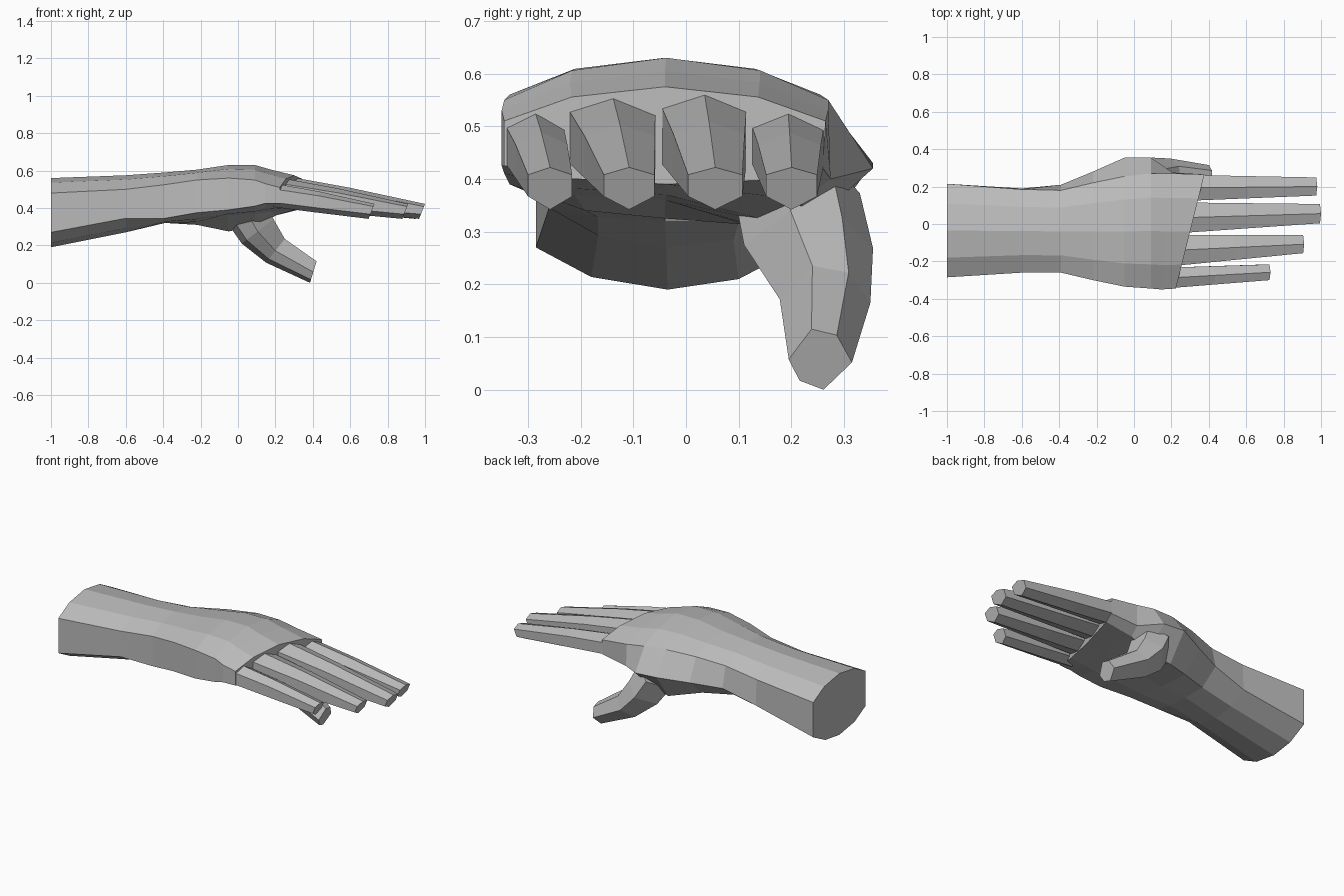
import bpy, bmesh

if "Cube" in bpy.data.objects:
    bpy.data.objects.remove(bpy.data.objects["Cube"])

grey = bpy.data.materials.new("grey")
grey.diffuse_color = (0.5, 0.5, 0.5, 1)
grey.use_nodes = True
grey.node_tree.nodes["Principled BSDF"].inputs["Base Color"].default_value = grey.diffuse_color


def loft(name, rings):
    """Closed tube through rings of points, with capped ends."""
    bm = bmesh.new()
    loops = [[bm.verts.new(p) for p in ring] for ring in rings]
    n = len(loops[0])
    for a, b in zip(loops, loops[1:]):
        for i in range(n):
            j = (i + 1) % n
            bm.faces.new((a[i], a[j], b[j], b[i]))
    bm.faces.new(loops[0])
    bm.faces.new(loops[-1])
    bmesh.ops.recalc_face_normals(bm, faces=bm.faces)
    me = bpy.data.meshes.new(name)
    bm.to_mesh(me)
    bm.free()
    me.materials.append(grey)
    ob = bpy.data.objects.new(name, me)
    bpy.context.collection.objects.link(ob)
    return ob


# Forearm, wrist and palm: ten-sided sections with a bulge at the thumb root
def arm_ring(x, slant, yl, yr, top, high, low, bot, ty, tz, by, bz):
    w, mid = yr - yl, (yl + yr) / 2
    shoulder = high + 0.7 * (top - high)
    pts = [(yl, low), (yl, high), (yl + 0.21 * w, shoulder), (mid, top),
           (yr - 0.21 * w, shoulder), (yr, high), (ty, tz), (by, bz),
           (mid, bot), (yl + 0.21 * w, low + 0.7 * (bot - low))]
    return [(x + slant * y, y, z) for y, z in pts]


sections = [
    (-1.00, 0, -.285, .215, .56, .48, .27, .19, .215, .27, .10, .21),
    (-.60, 0, -.26, .185, .575, .50, .345, .27, .19, .345, .09, .285),
    (-.39, 0, -.26, .18, .59, .525, .345, .32, .21, .40, .10, .32),
    (-.22, 0, -.30, .22, .605, .55, .375, .325, .28, .415, .16, .31),
    (-.05, 0, -.335, .255, .63, .56, .39, .36, .355, .43, .24, .275),
    (.09, 0, -.345, .27, .63, .55, .41, .37, .355, .42, .22, .30),
    (.18, .10, -.35, .27, .605, .53, .425, .38, .275, .40, .22, .36),
    (.31, .25, -.345, .265, .575, .51, .425, .39, .26, .42, .20, .40),
]
hand = loft("hand", [arm_ring(*s) for s in sections])


# Fingers: tapering hexagons with upright sides and a sloping tip
def finger(name, x0, y0, y1, top, tip_x, ty0, ty1):
    rings = []
    for t, lift in ((0, 0), (0.45, 0.006), (1, 0)):
        mix = lambda a, b: a + (b - a) * t
        a, b = mix(y0, ty0), mix(y1, ty1)
        x, m = mix(x0, tip_x), (a + b) / 2
        zt = mix(top, .422) + lift
        hi, lo, zb = zt - mix(.03, .014), mix(.43, .367), mix(.405, .342)
        back = lambda z: x - 0.4 * t * (zt - z)
        rings.append([(back(z), y, z) for y, z in
                      ((a, lo), (a, hi), (m, zt), (b, hi), (b, lo), (m, zb))])
    return loft(name, rings)


parts = [
    finger("index_finger", .31, .125, .262, .53, .98, .152, .249),
    finger("middle_finger", .27, -.047, .115, .568, 1.0, .004, .107),
    finger("ring_finger", .235, -.222, -.058, .56, .91, -.156, -.06),
    finger("little_finger", .19, -.343, -.233, .532, .73, -.30, -.216),
]


# Thumb: slanted hexagons running from palm to tip
def thumb_ring(lx, lz, hx, hz, y0, y1):
    pts = ((0, .5), (.36, 1), (.76, .9), (1, .45), (.55, 0), (.17, .15))
    return [(lx + (hx - lx) * t, y0 + (y1 - y0) * f, lz + (hz - lz) * t)
            for f, t in pts]


parts.append(loft("thumb", [
    thumb_ring(-.05, .31, .14, .45, .09, .33),
    thumb_ring(.02, .21, .19, .34, .11, .355),
    thumb_ring(.15, .108, .25, .235, .178, .35),
    thumb_ring(.385, .0, .42, .115, .195, .315),
]))

# Fuse fingers and thumb into the palm
bpy.context.view_layer.objects.active = hand
for part in parts:
    mod = hand.modifiers.new("join", 'BOOLEAN')
    mod.operation = 'UNION'
    mod.solver = 'EXACT'
    mod.object = part
    bpy.ops.object.modifier_apply(modifier=mod.name)
    bpy.data.objects.remove(part)
